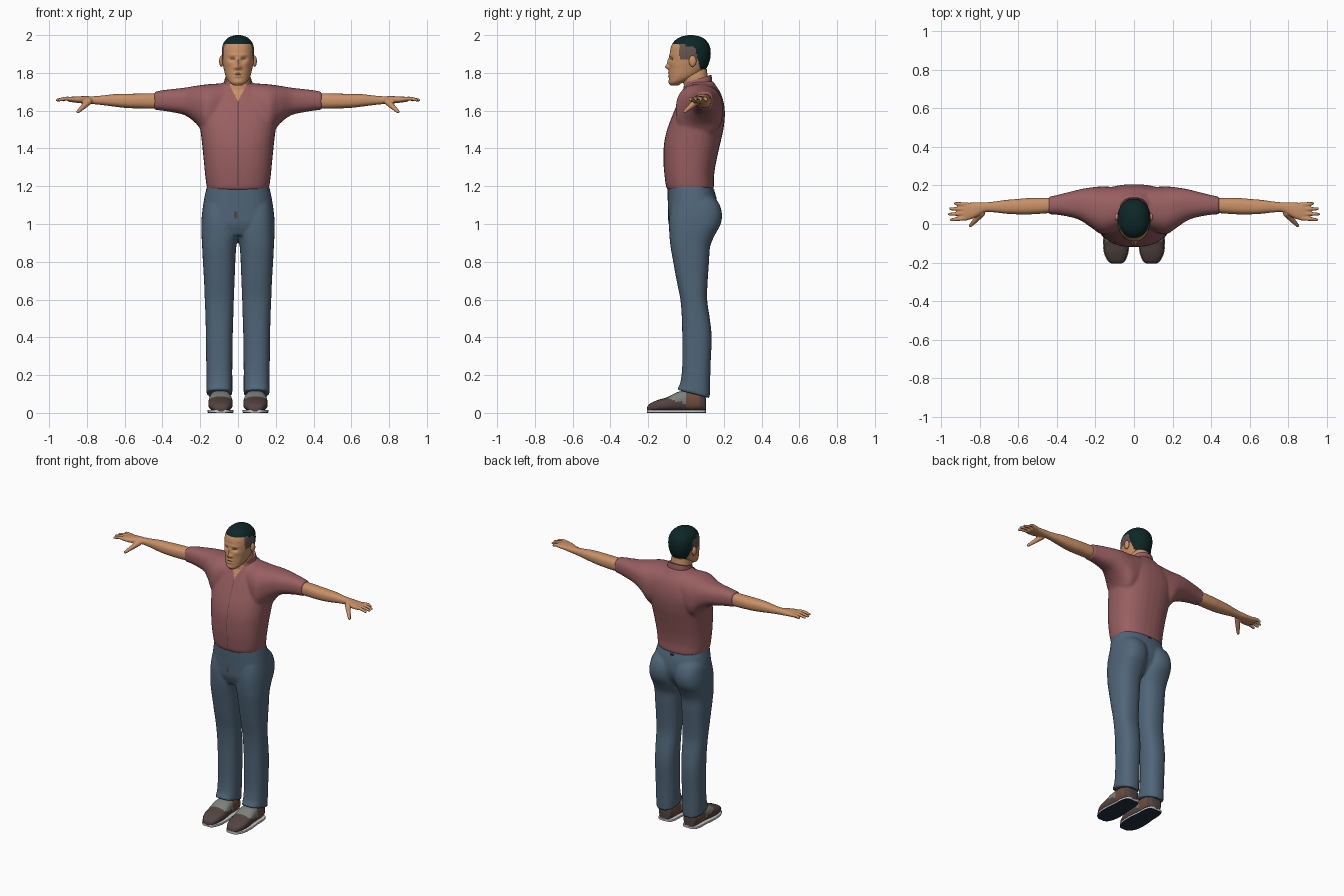
import bpy
import bmesh
from math import cos, sin, pi, copysign, exp
from mathutils import Vector
from mathutils.bvhtree import BVHTree

if "Cube" in bpy.data.objects:
    bpy.data.objects.remove(bpy.data.objects["Cube"])


def material(name, *rgb):
    m = bpy.data.materials.new(name)
    m.use_nodes = True
    m.diffuse_color = (*rgb, 1)
    m.node_tree.nodes["Principled BSDF"].inputs["Base Color"].default_value = (*rgb, 1)
    return m


skin = material("skin", .58, .28, .135)
hair = material("dark_hair", .004, .02, .02)
stubble = material("short_side_hair", .13, .09, .075)
red = material("dusty_red_cloth", .32, .115, .12)
denim = material("blue_denim", .08, .132, .19)
brown = material("dark_brown_leather", .085, .058, .054)
tan = material("tan_leather", .16, .075, .045)
grey = material("grey_sock", .2, .22, .195)
white = material("white_rubber", .58, .58, .58)
navy = material("navy_tread", .014, .03, .048)


# ---- shape helpers: a shape is a (vertices, faces) pair ----
def spline(rings, steps):
    pts = [rings[0]] + rings + [rings[-1]]
    for i in range(1, len(pts) - 2):
        for k in range(steps):
            u = k / steps
            yield [.5 * (2 * b + (c - a) * u + (2 * a - 5 * b + 4 * c - d) * u * u
                         + (3 * b - a - 3 * c + d) * u ** 3)
                   for a, b, c, d in zip(*pts[i - 1:i + 3])]
    yield rings[-1]


def loft(rings, axis="z", n=32, power=2.4, steps=4):
    """Rings are (position along axis, low and high of the two other axes)."""
    verts, faces, rows = [], [], 0
    for t, a0, a1, b0, b1 in spline(rings, steps):
        rows += 1
        for i in range(n):
            ca, sa = cos(2 * pi * i / n), sin(2 * pi * i / n)
            a = (a0 + a1) / 2 + (a1 - a0) / 2 * copysign(abs(ca) ** (2 / power), ca)
            b = (b0 + b1) / 2 + (b1 - b0) / 2 * copysign(abs(sa) ** (2 / power), sa)
            verts.append({"x": (t, a, b), "y": (a, t, b), "z": (a, b, t)}[axis])
    for r in range(rows - 1):
        for i in range(n):
            j = (i + 1) % n
            faces.append((r * n + i, r * n + j, r * n + n + j, r * n + n + i))
    faces += [tuple(range(n)), tuple(range((rows - 1) * n, rows * n))]
    return verts, faces


def sym(rings):
    return [(z, -w, w, y0, y1) for z, w, y0, y1 in rings]


def ball(center, radii):
    bm = bmesh.new()
    bmesh.ops.create_icosphere(bm, subdivisions=3, radius=1)
    verts = [tuple(c + r * k for c, r, k in zip(center, radii, v.co)) for v in bm.verts]
    faces = [tuple(v.index for v in f.verts) for f in bm.faces]
    bm.free()
    return verts, faces


def beads(path, steps=8):
    return [ball(p[:3], (p[3],) * 3) for p in spline(path, steps)]


def warp(shape, fn):
    return [fn(*v) for v in shape[0]], shape[1]


def flip(shape):
    return warp(shape, lambda x, y, z: (-x, y, z))


def make(name, shapes, mats, voxel=0, rule=None):
    bm = bmesh.new()
    for verts, faces in shapes:
        vs = [bm.verts.new(v) for v in verts]
        for f in faces:
            bm.faces.new([vs[i] for i in f])
    bmesh.ops.recalc_face_normals(bm, faces=bm.faces)
    obj = bpy.data.objects.new(name, bpy.data.meshes.new(name))
    bm.to_mesh(obj.data)
    bm.free()
    bpy.context.collection.objects.link(obj)
    if voxel:  # fuse overlapping shapes into one soft skin
        mod = obj.modifiers.new("fuse", "REMESH")
        mod.mode, mod.voxel_size = "VOXEL", voxel
        mod = obj.modifiers.new("soften", "SMOOTH")
        mod.factor, mod.iterations = .5, 4
        graph = bpy.context.evaluated_depsgraph_get()
        fused = bpy.data.meshes.new_from_object(obj.evaluated_get(graph))
        obj.modifiers.clear()
        obj.data = fused
    obj.data.materials.clear()
    for m in mats:
        obj.data.materials.append(m)
    for p in obj.data.polygons:
        p.material_index = rule(p.center, p.normal) if rule else 0
    bpy.ops.object.select_all(action="DESELECT")
    obj.select_set(True)
    bpy.context.view_layer.objects.active = obj
    bpy.ops.object.shade_smooth_by_angle(angle=.9)
    return obj


def drape(name, target, corners, mat, side=-1, gap=.003, n=12):
    """Lay a thin four-cornered patch, given in x and z, on the target."""
    me = target.data
    tree = BVHTree.FromPolygons([v.co for v in me.vertices], [p.vertices[:] for p in me.polygons])
    a, b, c, d = [Vector(p) for p in corners]
    verts, y = [], 0
    for i in range(n + 1):
        for j in range(n + 1):
            p = a.lerp(b, j / n).lerp(d.lerp(c, j / n), i / n)
            hit = tree.ray_cast(Vector((p.x, side, p.y)), Vector((0, -side, 0)))[0]
            y = hit.y if hit else y
            verts.append((p.x, y + side * gap, p.y))
    m = n + 1
    faces = [(i * m + j, i * m + j + 1, i * m + m + j + 1, i * m + m + j)
             for i in range(n) for j in range(n)]
    make(name, [(verts, faces)], [mat])


# ---- head: a loft with soft bumps for the face ----
bumps = [(0, 1.832, .012, .013, .02), (0, 1.86, .009, .02, .011)]
bumps += [(0, 1.798, .02, .005, .006), (0, 1.782, .018, .005, .006),
          (0, 1.79, .022, .003, -.004), (0, 1.75, .02, .012, .005)]
for s in (1, -1):
    bumps += [(s * .015, 1.828, .008, .008, .007), (s * .031, 1.873, .014, .009, -.011),
              (s * .03, 1.895, .022, .007, .004), (s * .045, 1.85, .018, .015, .004)]


def face(x, y, z):
    if y < -.02:
        y -= sum(h * exp(-((x - bx) / sx) ** 2 - ((z - bz) / sz) ** 2)
                 for bx, bz, sx, sz, h in bumps)
    return x, y, z


def head_rule(c, n):
    line = 1.952 if c.y < 0 else max(1.79, 1.94 - max(0, c.y - .045) * 4)
    if c.z > line:
        return 1
    if -.035 < c.y < .085 and c.z > 1.868:
        return 2
    if c.y < -.04 and abs(abs(c.x) - .031) < .012 and abs(c.z - 1.873) < .003:
        return 3
    return 0


skull = loft(sym([(1.733, .02, -.08, -.04), (1.75, .045, -.088, -.01), (1.78, .064, -.09, .06),
                  (1.82, .075, -.09, .105), (1.86, .083, -.088, .124), (1.90, .086, -.086, .131),
                  (1.94, .083, -.079, .126), (1.97, .069, -.06, .108), (1.99, .045, -.03, .08),
                  (2.0, .012, .01, .04)]), n=80, power=2.2, steps=8)
make("head", [warp(skull, face)], [skin, hair, stubble, brown], rule=head_rule)
ear = ball((.088, .035, 1.862), (.012, .02, .03))
make("ears", [ear, flip(ear)], [skin])
make("neck", [loft(sym([(1.66, .07, -.005, .13), (1.74, .064, -.012, .122),
                        (1.78, .062, -.022, .115), (1.82, .055, -.02, .11)]))], [skin])

# ---- shirt: torso and sleeves fused, open at the throat ----
torso = loft(sym([(1.18, .158, -.098, .142), (1.2, .166, -.106, .148), (1.25, .173, -.113, .148),
                  (1.32, .18, -.119, .158), (1.42, .19, -.117, .18), (1.5, .2, -.1, .198),
                  (1.58, .215, -.07, .206), (1.64, .2, -.045, .2), (1.69, .16, -.022, .185),
                  (1.73, .1, -.005, .16), (1.755, .07, .005, .145)]))
sleeve = loft([(.08, -.03, .19, 1.5, 1.745), (.16, -.055, .195, 1.46, 1.74),
               (.22, -.02, .19, 1.53, 1.732), (.28, .02, .18, 1.575, 1.722),
               (.34, .038, .165, 1.59, 1.715), (.4, .048, .15, 1.6, 1.708),
               (.442, .05, .142, 1.604, 1.7)], "x")
shirt = make("shirt", [torso, sleeve, flip(sleeve)], [red, skin], .008,
             lambda c, n: int(c.y < .04 and c.z > 1.655 and abs(c.x) < (c.z - 1.65) * .55))
band = loft(sym([(1.73, .076, -.014, .138), (1.75, .074, -.012, .137), (1.768, .07, -.01, .134)]))
band = warp(band, lambda x, y, z: (x, y, z + .3 * (y - .06)))
make("collar_band", [band], [red, skin], rule=lambda c, n: int(c.y < .02 and abs(c.x) < .045))
for side, s in (("left", 1), ("right", -1)):
    drape(side + "_collar_flap", shirt,
          [(s * .004, 1.655), (s * .06, 1.642), (s * .085, 1.732), (s * .045, 1.735)], red, gap=.006)
drape("front_seam", shirt, [(-.0015, 1.2), (.0015, 1.2), (.0015, 1.65), (-.0015, 1.65)],
      brown, gap=.001, n=24)

# ---- arms with hands, fingers fused to the palm ----
arm = [loft([(.4, .06, .135, 1.613, 1.69), (.46, .055, .136, 1.61, 1.692),
             (.54, .05, .135, 1.612, 1.69), (.6, .05, .13, 1.615, 1.689),
             (.66, .053, .125, 1.622, 1.687), (.72, .06, .117, 1.63, 1.68),
             (.77, .062, .112, 1.635, 1.676), (.8, .047, .112, 1.637, 1.677),
             (.84, .026, .111, 1.64, 1.676), (.88, .02, .11, 1.645, 1.674),
             (.9, .024, .105, 1.649, 1.67)], "x")]
for base, tip, reach in ((.03, .022, .948), (.054, .051, .957), (.078, .079, .952), (.101, .106, .926)):
    arm += beads([(.87, base, 1.66, .012), (.91, (base + tip) / 2, 1.664, .0105), (reach, tip, 1.656, .008)])
arm += beads([(.79, .055, 1.648, .018), (.82, .022, 1.62, .014), (.848, -.008, 1.594, .009)])
make("left_arm", arm, [skin], .004)
make("right_arm", [flip(a) for a in arm], [skin], .004)

# ---- trousers: pelvis and legs fused, hems rising to the front ----
pelvis = loft(sym([(1.212, .16, -.095, .135), (1.19, .167, -.098, .145), (1.13, .18, -.097, .163),
                   (1.06, .19, -.095, .166), (1.0, .19, -.092, .145), (.94, .15, -.07, .1)]))
leg = loft([(.1, .03, .168, -.05, .126), (.16, .03, .167, -.03, .128), (.25, .03, .168, -.02, .13),
            (.4, .028, .17, -.02, .136), (.5, .025, .172, -.022, .126), (.6, .022, .176, -.03, .112),
            (.7, .018, .18, -.05, .115), (.8, .014, .186, -.068, .122), (.88, .009, .19, -.082, .128),
            (.94, -.002, .193, -.088, .152), (1.0, 0, .194, -.09, .184), (1.06, 0, .19, -.085, .19),
            (1.12, .005, .178, -.07, .168), (1.16, .03, .15, -.03, .12)])
leg = warp(leg, lambda x, y, z: (x, y, z - .26 * (y - .04) * max(0, .16 - z) / .06))
trousers = make("trousers", [pelvis, leg, flip(leg)], [denim], .008)
drape("fly_tag", trousers, [(-.02, 1.03), (-.002, 1.03), (-.002, 1.065), (-.02, 1.065)], brown)
drape("back_tag", trousers, [(-.015, 1.17), (.015, 1.17), (.015, 1.185), (-.015, 1.185)], hair, side=1)

# ---- shoes ----
outline = [(-.206, .07, .11, .03), (-.192, .05, .132, .048), (-.15, .033, .152, .068),
           (-.1, .028, .157, .083), (-.05, .03, .155, .108), (0, .036, .15, .12),
           (.06, .038, .148, .12), (.098, .05, .135, .1), (.107, .07, .115, .06)]
upper = loft([(y, a, b, .008, h) for y, a, b, h in outline], "y", power=2.6, steps=6)
sole = loft([(y, a - .004, b + .004, 0, .016) for y, a, b, h in outline], "y", power=10)


def shoe_rule(c, n):
    if -.095 < c.y < 0 and c.z > .05 - c.y * .25:
        return 1
    return 2 if 0 <= c.y < .075 and c.z > .025 else 0


for side, turn in (("left", lambda shape: shape), ("right", flip)):
    make(side + "_shoe", [turn(upper)], [brown, grey, tan], rule=shoe_rule)
    make(side + "_sole", [turn(sole)], [white, navy], rule=lambda c, n: int(n.z < -.5))
